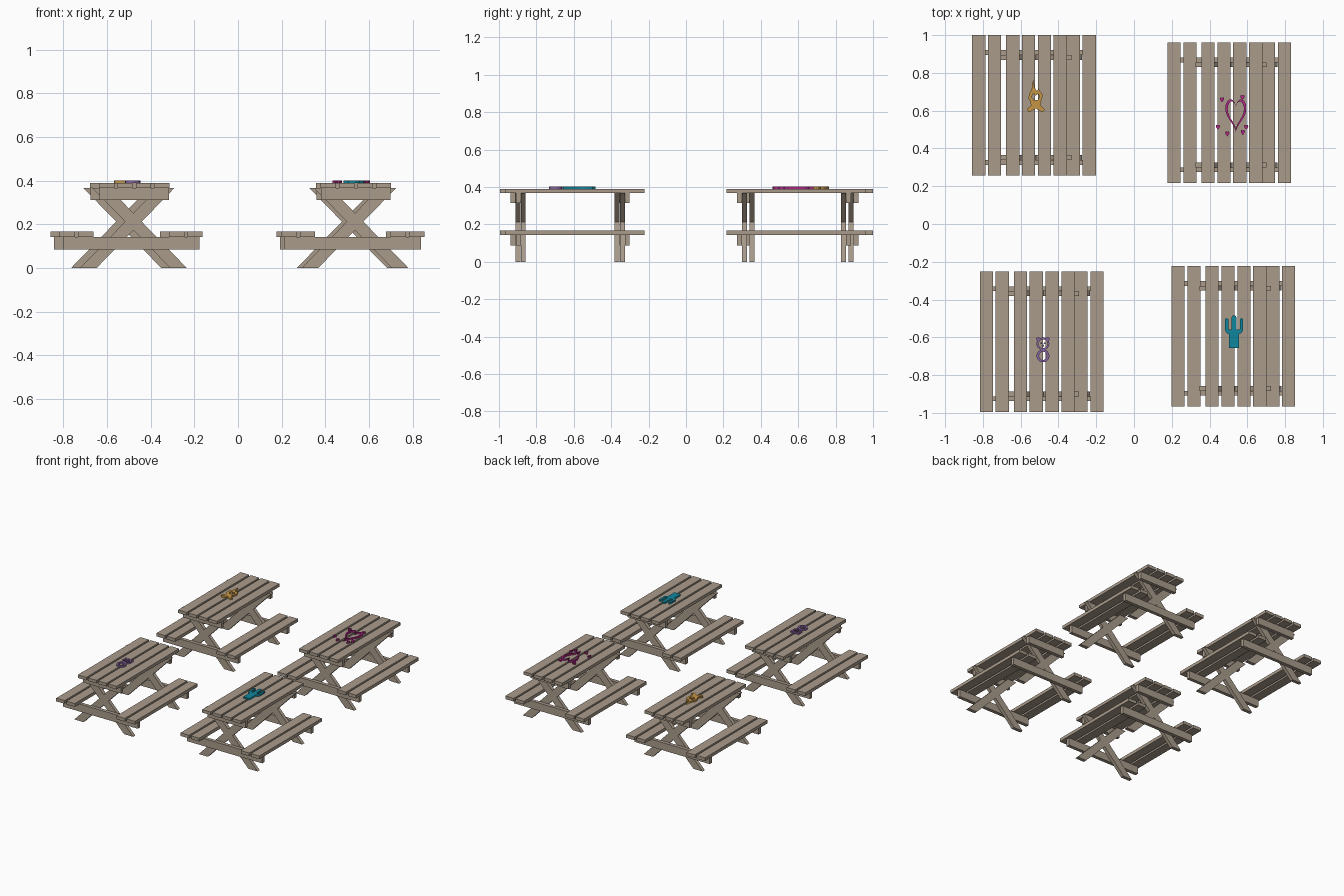
import bpy
from math import sin, cos, pi

if "Cube" in bpy.data.objects:
    bpy.data.objects.remove(bpy.data.objects["Cube"])


def material(name, rgb):
    m = bpy.data.materials.new(name)
    m.diffuse_color = (*rgb, 1)
    m.use_nodes = True
    m.node_tree.nodes["Principled BSDF"].inputs["Base Color"].default_value = m.diffuse_color
    return m


WOOD = material("weathered_wood", (0.40, 0.33, 0.26))
GOLD = material("gold", (0.56, 0.30, 0.06))
PINK = material("magenta", (0.45, 0.02, 0.24))
PURPLE = material("purple", (0.25, 0.13, 0.36))
TEAL = material("teal", (0.005, 0.24, 0.34))


def make_mesh(name, verts, faces, loc):
    me = bpy.data.meshes.new(name)
    me.from_pydata(verts, [], faces)
    me.materials.append(WOOD)
    ob = bpy.data.objects.new(name, me)
    ob.location = (*loc, 0)
    bpy.context.collection.objects.link(ob)


# Profile in the xz plane, given thickness from y0 to y1
def slab(name, prof, y0, y1, loc):
    n = len(prof)
    verts = [(x, y, z) for y in (y0, y1) for x, z in prof]
    faces = [tuple(range(n)), tuple(range(2 * n - 1, n - 1, -1))]
    faces += [(i, i + n, (i + 1) % n + n, (i + 1) % n) for i in range(n)]
    make_mesh(name, verts, faces, loc)


def board(name, x0, x1, y0, y1, z0, z1, loc):
    slab(name, [(x0, z0), (x1, z0), (x1, z1), (x0, z1)], y0, y1, loc)


def table(loc):
    L = 0.3715
    # Tabletop and bench planks
    for x in (-0.1125, -0.028, 0.056, 0.14):
        board("tabletop_plank", x - 0.035, x + 0.035, -L, L, 0.367, 0.39, loc)
    for x in (-0.2925, -0.208, 0.208, 0.2925):
        board("bench_plank", x - 0.035, x + 0.035, -L, L, 0.143, 0.167, loc)
    # End frames: outer rails with crossed legs just inside
    for s in (-1, 1):
        c = -0.011
        r0, r1 = sorted((c + s * 0.278, c + s * 0.304))
        l0, l1 = sorted((c + s * 0.252, c + s * 0.278))
        board("tabletop_rail", -0.145, 0.172, r0, r1, 0.313, 0.367, loc)
        board("bench_rail", -0.312, 0.312, r0, r1, 0.086, 0.143, loc)
        for d in (-1, 1):
            m, w, top = 0.01, 0.038, 0.367
            foot, head = m + d * 0.207, m - d * 0.15
            slab("crossed_leg", [(foot - w, 0), (foot + w, 0),
                                 (head + w, top), (head - w, top)], l0, l1, loc)


# Raised flat decoration; nested outlines become holes
def decoration(name, outlines, mat, loc):
    cu = bpy.data.curves.new(name, 'CURVE')
    cu.dimensions, cu.fill_mode, cu.extrude = '2D', 'BOTH', 0.006
    for pts in outlines:
        sp = cu.splines.new('POLY')
        sp.points.add(len(pts) - 1)
        for p, (x, y) in zip(sp.points, pts):
            p.co = (x, y, 0, 1)
        sp.use_cyclic_u = True
    cu.materials.append(mat)
    ob = bpy.data.objects.new(name, cu)
    ob.location = (*loc, 0.396)
    bpy.context.collection.objects.link(ob)
    bpy.ops.object.select_all(action='DESELECT')
    ob.select_set(True)
    bpy.context.view_layer.objects.active = ob
    bpy.ops.object.convert(target='MESH')


def oval(cx, cy, rx, ry, n=24):
    return [(cx + rx * cos(2 * pi * i / n), cy + ry * sin(2 * pi * i / n)) for i in range(n)]


def heart(cx, cy, sx, sy, n=32):
    ts = [2 * pi * i / n for i in range(n)]
    return [(cx + sx * 16 * sin(t) ** 3,
             cy + sy * (13 * cos(t) - 5 * cos(2 * t) - 2 * cos(3 * t) - cos(4 * t))) for t in ts]


back_left, back_right = (-0.53, 0.628), (0.504, 0.589)
front_left, front_right = (-0.489, -0.623), (0.526, -0.594)
for place in (back_left, back_right, front_left, front_right):
    table(place)

# Campfire: flame outline over two crossed logs
flame = [(-0.012, 0.012), (-0.028, 0.035), (-0.026, 0.062), (-0.012, 0.085), (-0.004, 0.137),
         (0.004, 0.095), (0.016, 0.075), (0.026, 0.09), (0.032, 0.075), (0.045, 0.06),
         (0.044, 0.035), (0.03, 0.012)]
inner = [(0.0, 0.028), (-0.012, 0.045), (-0.002, 0.066), (0.008, 0.05), (0.022, 0.062), (0.03, 0.045), (0.02, 0.028)]
decoration("campfire_flame", [flame, inner], GOLD, back_left)
logs = [(-0.037, -0.022), (-0.026, -0.037), (0.01, -0.016), (0.046, -0.037), (0.058, -0.022),
        (0.034, 0.002), (0.04, 0.016), (0.01, 0.022), (-0.02, 0.016), (-0.014, 0.002)]
decoration("campfire_logs", [logs], GOLD, back_left)

# Large heart ring with small hearts around it
decoration("heart_ring", [heart(0.035, 0, 0.0035, 0.006), heart(0.035, 0, 0.0027, 0.0051)], PINK, back_right)
for x, y in ((-0.038, 0.07), (0.07, 0.082), (0.09, -0.075), (-0.06, -0.075), (-0.01, -0.11), (0.072, -0.103)):
    decoration("small_heart", [heart(x, y, 0.0007, 0.001, 16)], PINK, back_right)

# Small animal: head ring with ears and eyes, body ring
decoration("animal_head", [oval(0.007, -0.011, 0.034, 0.033), oval(0.007, -0.011, 0.024, 0.023)], PURPLE, front_left)
decoration("animal_body", [oval(0.007, -0.075, 0.034, 0.034), oval(0.007, -0.075, 0.02, 0.022)], PURPLE, front_left)
for s in (-1, 1):
    decoration("animal_ear", [oval(0.007 + s * 0.026, 0.014, 0.01, 0.01, 12)], PURPLE, front_left)
    decoration("animal_eye", [oval(0.007 + s * 0.009, -0.008, 0.005, 0.005, 10)], PURPLE, front_left)
decoration("animal_nose", [oval(0.007, -0.021, 0.007, 0.005, 10)], PURPLE, front_left)

# Cactus: one half outline, mirrored
half = [(0.026, -0.063), (0.026, 0.012), (0.038, 0.016), (0.047, 0.03), (0.047, 0.09), (0.039, 0.097),
        (0.031, 0.09), (0.031, 0.036), (0.013, 0.036), (0.013, 0.1), (0.006, 0.11)]
cactus = [(0.004 + x, y) for x, y in half] + [(0.004 - x, y) for x, y in reversed(half)]
decoration("cactus", [cactus], TEAL, front_right)
